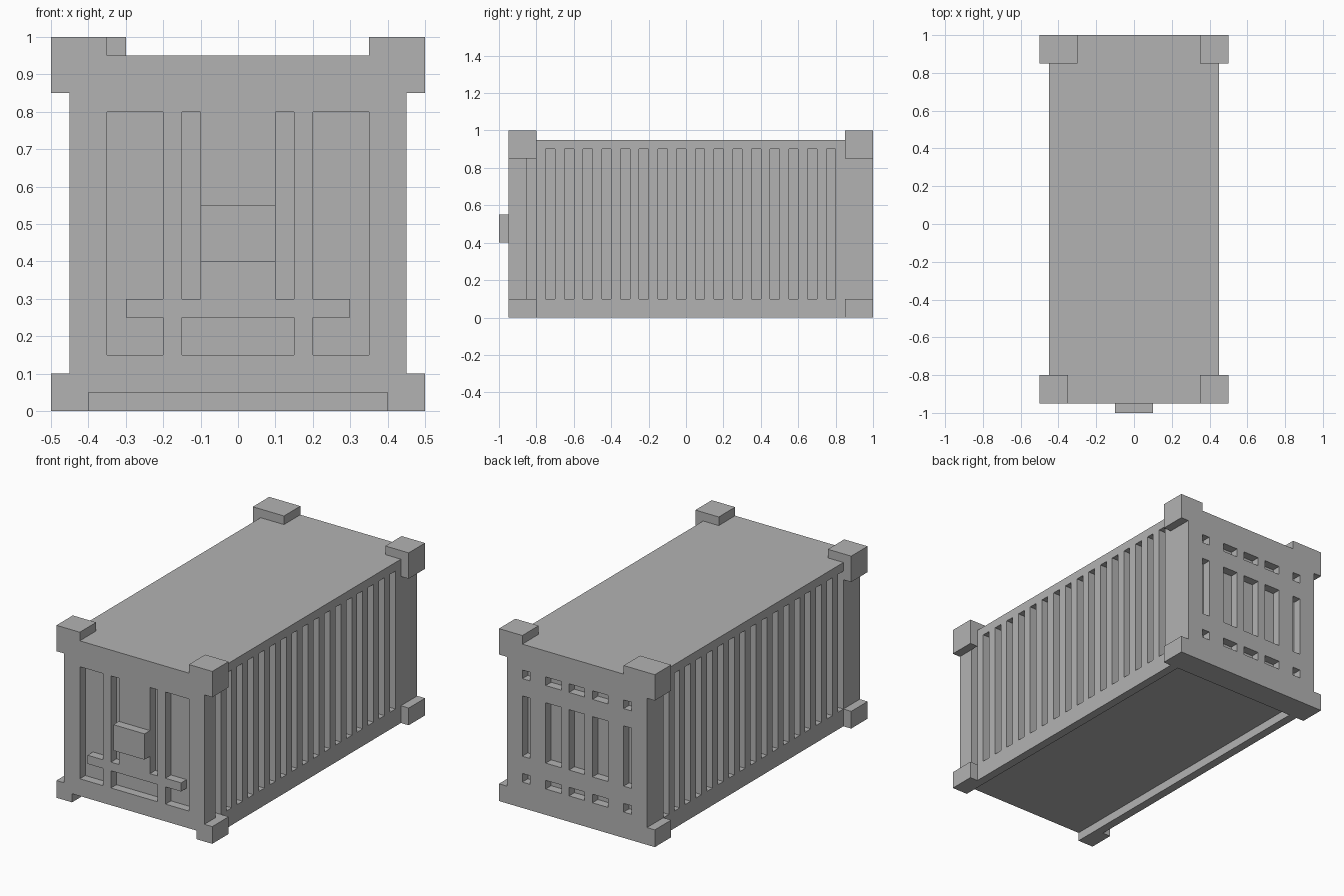
import bpy
import bmesh
from mathutils import Matrix, Vector

old = bpy.data.objects.get("Cube")
if old:
    bpy.data.objects.remove(old, do_unlink=True)

grey = bpy.data.materials.new("plain grey")
grey.use_nodes = True
grey.diffuse_color = (0.45, 0.45, 0.45, 1)
grey.node_tree.nodes["Principled BSDF"].inputs["Base Color"].default_value = grey.diffuse_color


def boxes(name, ranges):
    """One object made of boxes given as (x0, x1, y0, y1, z0, z1)."""
    bm = bmesh.new()
    for x0, x1, y0, y1, z0, z1 in ranges:
        centre = Vector((x0 + x1, y0 + y1, z0 + z1)) / 2
        size = (abs(x1 - x0), abs(y1 - y0), abs(z1 - z0), 1)
        bmesh.ops.create_cube(bm, size=1, matrix=Matrix.Translation(centre) @ Matrix.Diagonal(size))
    mesh = bpy.data.meshes.new(name)
    bm.to_mesh(mesh)
    bm.free()
    mesh.materials.append(grey)
    obj = bpy.data.objects.new(name, mesh)
    bpy.context.collection.objects.link(obj)
    return obj


W, FRONT, BACK, ROOF = 0.45, -0.95, 1.0, 0.95
DEPTH = 0.05   # depth of every recess
OVER = 0.1     # how far cutters reach outside the body

body = boxes("container_body", [(-W, W, FRONT, BACK, 0, ROOF)])
cuts = []

# Corrugation grooves on the two long sides
for i in range(17):
    y = -0.85 + i * 0.1
    cuts.append((W - DEPTH, W + OVER, y, y + 0.05, 0.1, 0.9))
    y += 0.05
    cuts.append((-W - OVER, -W + DEPTH, y, y + 0.05, 0.1, 0.9))

# Door recesses on the front
front = (FRONT - OVER, FRONT + DEPTH)
for s in (-1, 1):
    cuts.append((s * 0.2, s * 0.35, *front, 0.15, 0.8))
    cuts.append((s * 0.1, s * 0.15, *front, 0.3, 0.8))
cuts.append((-0.15, 0.15, *front, 0.15, 0.25))

# Slots on the back, three rows of five
columns = [(-0.35, -0.3), (-0.2, -0.1), (-0.05, 0.05), (0.1, 0.2), (0.3, 0.35)]
rows = [(0.15, 0.2), (0.3, 0.65), (0.75, 0.8)]
for col in columns:
    for row in rows:
        cuts.append((*col, BACK - DEPTH, BACK + OVER, *row))

# Channel under the floor, open at the front
cuts.append((-0.4, 0.4, FRONT - OVER, 0.85, -OVER, DEPTH))

cutter = boxes("recess_cutter", cuts)
cutter.hide_render = True
mod = body.modifiers.new("recesses", 'BOOLEAN')
mod.operation = 'DIFFERENCE'
mod.solver = 'EXACT'
mod.object = cutter
bpy.context.view_layer.update()
carved = bpy.data.meshes.new_from_object(body.evaluated_get(bpy.context.evaluated_depsgraph_get()))
body.modifiers.clear()
body.data = carved
bpy.data.objects.remove(cutter, do_unlink=True)

# Corner fittings: a cap on the roof with a cheek on the side, and a foot below
for end, y0, y1 in (("front", FRONT, -0.8), ("back", 0.85, BACK)):
    for side, s in (("left", 1), ("right", -1)):
        inner = 0.3 if (end, side) == ("back", "right") else 0.35
        boxes(f"{end}_{side}_top_corner", [
            (s * inner, s * W, y0, y1, ROOF, 1),
            (s * W, s * 0.5, y0, y1, 0.85, 1)])
        boxes(f"{end}_{side}_foot", [(s * W, s * 0.5, y0, y1, 0, 0.1)])

# Lock bar across the door recesses, and the lock box
for side, s in (("left", 1), ("right", -1)):
    boxes(f"{side}_lock_bar", [(s * 0.2, s * 0.3, FRONT, FRONT + DEPTH, 0.25, 0.3)])
boxes("lock_box", [(-0.1, 0.1, -1, FRONT, 0.4, 0.55)])
